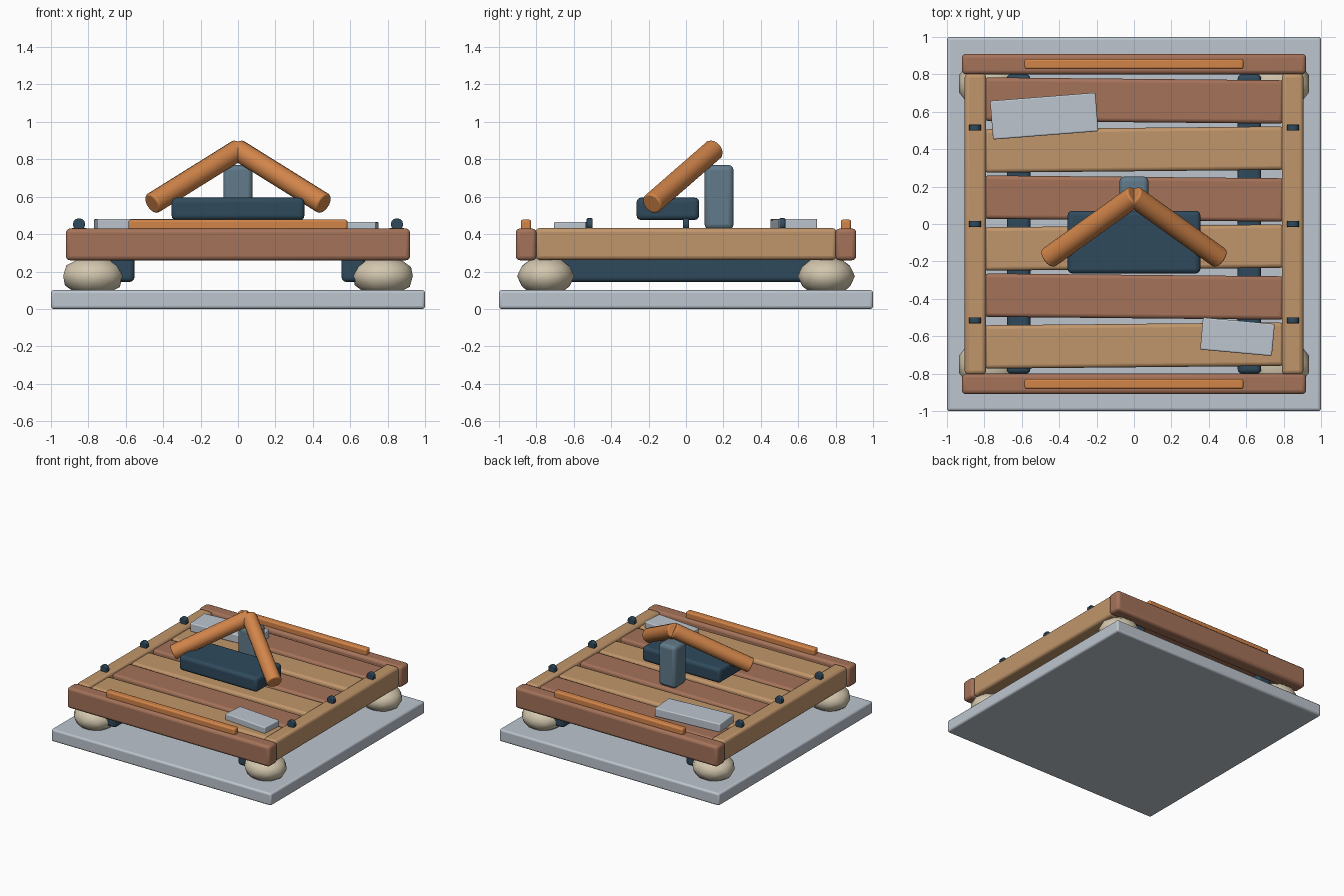
import bpy
from math import radians, pi
from mathutils import Vector

old = bpy.data.objects.get("Cube")
if old:
    bpy.data.objects.remove(old, do_unlink=True)


def material(name, hex_code):
    rgb = [int(hex_code[i:i + 2], 16) / 255 for i in (0, 2, 4)]
    lin = [c / 12.92 if c <= 0.04045 else ((c + 0.055) / 1.055) ** 2.4 for c in rgb]
    m = bpy.data.materials.new(name)
    m.use_nodes = True
    m.diffuse_color = (*lin, 1)
    m.node_tree.nodes["Principled BSDF"].inputs["Base Color"].default_value = (*lin, 1)
    return m


pale_grey = material("pale_grey", "BCC5CE")
brown = material("brown_wood", "A47259")
tan = material("tan_wood", "C1966B")
orange = material("orange_wood", "D2854A")
navy = material("dark_navy", "2F4A5C")
slate = material("slate_blue", "617A8A")
cream = material("cream_stone", "D3C7AE")


def finish(name, mat, bevel=0.0):
    ob = bpy.context.object
    ob.name = name
    ob.data.materials.append(mat)
    if bevel:
        mod = ob.modifiers.new("rounded_edges", "BEVEL")
        mod.width = bevel
        mod.segments = 3
        mod.limit_method = "ANGLE"
        mod.angle_limit = radians(50)
    bpy.ops.object.shade_smooth_by_angle(angle=radians(40))
    return ob


def box(name, centre, size, mat, bevel=0.02, turn=0.0):
    bpy.ops.mesh.primitive_cube_add(size=1, location=centre)
    ob = bpy.context.object
    ob.scale = size
    bpy.ops.object.transform_apply(location=False, rotation=False, scale=True)
    ob.rotation_euler.z = radians(turn)
    return finish(name, mat, bevel)


def log(name, start, end, radius, mat, sides, bevel):
    start, end = Vector(start), Vector(end)
    axis = end - start
    bpy.ops.mesh.primitive_cylinder_add(vertices=sides, radius=radius, depth=axis.length,
                                        location=(start + end) / 2)
    bpy.context.object.rotation_euler = axis.to_track_quat("Z", "Y").to_euler()
    return finish(name, mat, bevel)


# Base slab
box("base_slab", (0, 0, 0.05), (2, 2, 0.1), pale_grey, 0.015)

# Corner stones
for sx in (-1, 1):
    for sy in (-1, 1):
        bpy.ops.mesh.primitive_ico_sphere_add(subdivisions=2, radius=1,
                                              location=(sx * 0.775, sy * 0.75, 0.175))
        bpy.context.object.scale = (0.168, 0.153, 0.11)
        finish("corner_stone", cream)

# Outer frame, trim strips and support beams
for s, side in ((-1, "front"), (1, "back")):
    box(side + "_rail", (0, s * 0.855, 0.345), (1.84, 0.11, 0.17), brown, 0.022)
    box(side + "_trim_strip", (0, s * 0.855, 0.445), (1.17, 0.055, 0.065), orange, 0.012)
for s, side in ((-1, "right"), (1, "left")):
    box(side + "_rail", (s * 0.848, 0, 0.347), (0.115, 1.61, 0.17), tan, 0.022)
    box(side + "_support_beam", (s * 0.617, 0, 0.225), (0.125, 1.6, 0.16), navy, 0.022)
    # Pegs along the side rails
    for y in (-0.515, 0, 0.515):
        log(side + "_peg", (s * 0.85, y - 0.016, 0.452), (s * 0.85, y + 0.016, 0.452),
            0.033, navy, 12, 0.005)

# Deck slats
for i in range(6):
    box("deck_slat", (0, 0.66 - i * 0.262, 0.36), (1.6, 0.232, 0.11),
        tan if i % 2 else brown, 0.02, 0.55 if i % 2 else -0.55)

# Loose plates on the deck
box("large_plate", (-0.48, 0.577, 0.447), (0.565, 0.207, 0.07), pale_grey, 0.008, 4.5)
box("small_plate", (0.553, -0.603, 0.437), (0.385, 0.172, 0.056), pale_grey, 0.008, -5.2)

# Centre block, post and leaning logs
box("centre_block", (0, -0.097, 0.535), (0.71, 0.335, 0.12), navy, 0.025)
box("post", (0, 0.177, 0.597), (0.155, 0.155, 0.345), slate, 0.028)
for s, side in ((-1, "right"), (1, "left")):
    log(side + "_leaning_log", (s * -0.005, 0.15, 0.852), (s * 0.46, -0.183, 0.562),
        0.058, orange, 16, 0.01)
